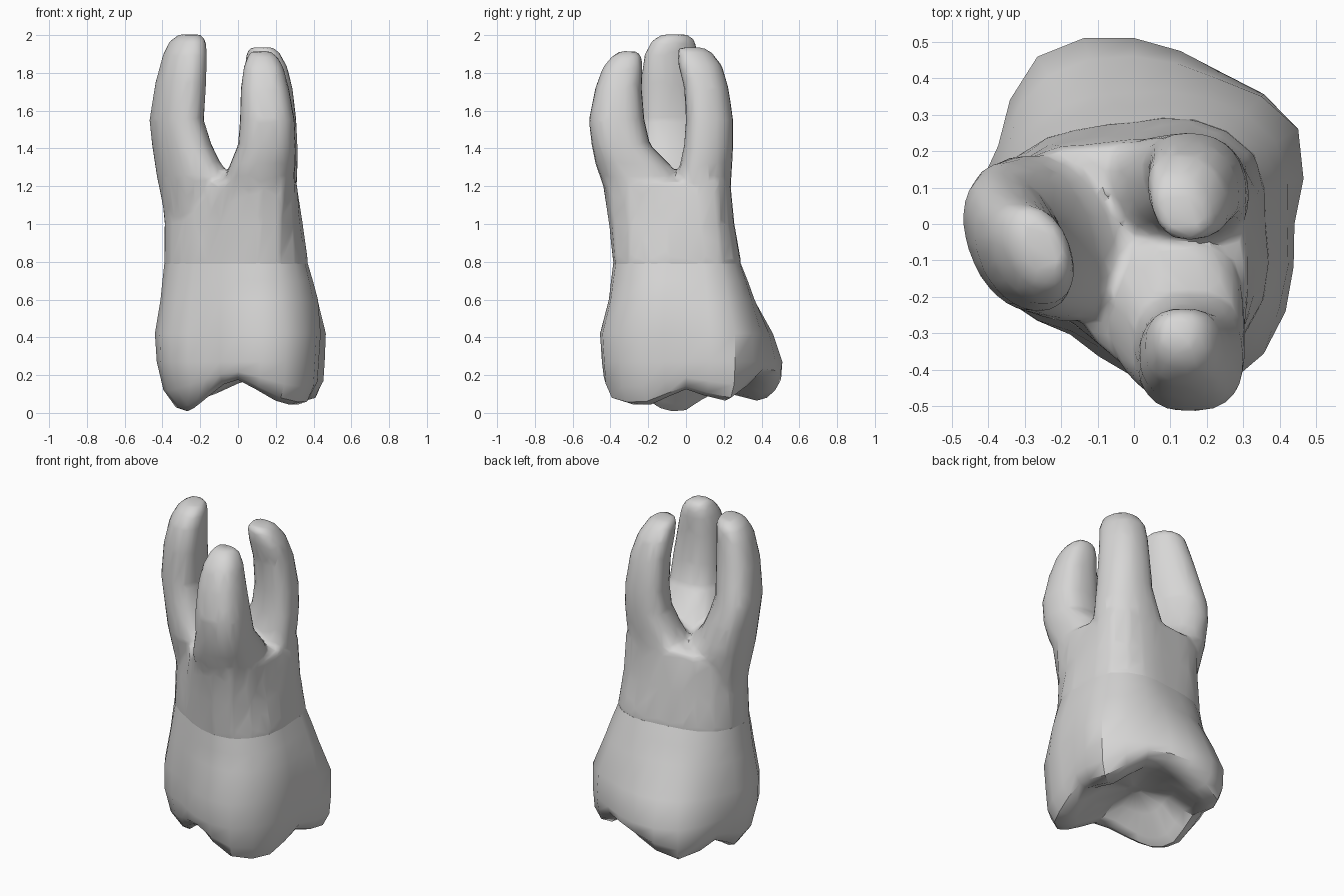
import bpy
import bmesh
import math
from mathutils import Vector

if "Cube" in bpy.data.objects:
    bpy.data.objects.remove(bpy.data.objects["Cube"], do_unlink=True)

# One pale grey for the whole tooth
grey = bpy.data.materials.new("pale grey")
grey.use_nodes = True
colour = (0.68, 0.675, 0.67, 1)
grey.diffuse_color = colour
grey.node_tree.nodes["Principled BSDF"].inputs["Base Color"].default_value = colour

SEGMENTS = 24


def closed_curve(values):
    """Resample evenly spaced values around a loop with a smooth spline."""
    count = len(values)
    result = []
    for i in range(SEGMENTS):
        position = i * count / SEGMENTS
        k = int(position)
        t = position - k
        a, b, c, d = (values[(k + j) % count] for j in (-1, 0, 1, 2))
        result.append(b + 0.5 * t * (c - a + t * (2 * a - 5 * b + 4 * c - d
                                                  + t * (3 * (b - c) + d - a))))
    return result


def outline(radii, heights, scale=1.0):
    """Ring around the z axis; radii are in hundredths."""
    radii = closed_curve(radii)
    if not isinstance(heights, list):
        heights = [heights] * SEGMENTS
    ring = []
    for i in range(SEGMENTS):
        angle = math.tau * i / SEGMENTS
        r = radii[i] * scale / 100
        ring.append(Vector((r * math.cos(angle), r * math.sin(angle), heights[i])))
    return ring


def rounded_box(power, lean, z, x_low, x_high, y_low, y_high):
    """Root section; lower power is squarer, lean skews it sideways along y."""
    def bulge_out(value):
        return math.copysign(abs(value) ** power, value)

    ring = []
    for i in range(SEGMENTS):
        angle = math.tau * i / SEGMENTS
        side = (y_high - y_low) / 2 * bulge_out(math.sin(angle))
        x = (x_low + x_high + (x_high - x_low) * bulge_out(math.cos(angle))) / 2
        ring.append(Vector((x - lean * side, (y_low + y_high) / 2 + side, z)))
    return ring


def loft(bm, rings):
    """Closed shell through a stack of rings."""
    loops = [[bm.verts.new(p) for p in ring] for ring in rings]
    faces = []
    for low, high in zip(loops, loops[1:]):
        for i in range(SEGMENTS):
            j = (i + 1) % SEGMENTS
            faces.append(bm.faces.new((low[i], low[j], high[j], high[i])))
    faces.append(bm.faces.new(loops[0][::-1]))
    faces.append(bm.faces.new(loops[-1]))
    bmesh.ops.recalc_face_normals(bm, faces=faces)


def finish(bm, name):
    mesh = bpy.data.meshes.new(name)
    bm.to_mesh(mesh)
    bm.free()
    mesh.materials.append(grey)
    obj = bpy.data.objects.new(name, mesh)
    bpy.context.collection.objects.link(obj)
    return obj


def smooth(obj, degrees):
    bpy.ops.object.select_all(action="DESELECT")
    obj.select_set(True)
    bpy.context.view_layer.objects.active = obj
    bpy.ops.object.shade_smooth_by_angle(angle=math.radians(degrees))


# Outlines at twelve angles, counted from +x
neck = [36, 38, 33, 28, 30, 37, 39, 35, 32, 36, 43, 41]
waist = [42, 45, 40, 36, 38, 40, 41, 38, 34, 38, 46, 46]
bulge = [44, 52, 46, 46, 47, 43, 44, 41, 35, 42, 51, 48]
flare = [43, 52, 48, 51, 53, 43, 43, 41, 35, 41, 50, 47]
rim = [38, 46, 42, 45, 48, 37, 32, 30, 30, 35, 44, 41]
rim_height = [0.13, 0.07, 0.2, 0.16, 0.07, 0.12, 0.02, 0.03, 0.11, 0.18, 0.07, 0.05]

# Crown: sunken chewing surface, blunt cusped rim, flared wall, neck
rim_z = closed_curve(rim_height)
basin_z = [0.16 + 0.4 * z for z in rim_z]
bm = bmesh.new()
loft(bm, [
    outline(rim, 0.24, 0.12),
    outline(rim, basin_z, 0.5),
    outline(rim, [0.8 * a + 0.2 * b for a, b in zip(rim_z, basin_z)], 0.75),
    outline(rim, [z - 0.005 for z in rim_z], 0.9),
    outline(rim, [z + 0.01 for z in rim_z], 1.03),
    outline([(a + b) / 2 + 2 for a, b in zip(rim, flare)],
            [0.6 * z + 0.11 for z in rim_z]),
    outline(flare, 0.27),
    outline(bulge, 0.42),
    outline(waist, 0.6),
    outline([(a + b) / 2 for a, b in zip(neck, waist)], 0.7),
    outline(neck, 0.79),
])
crown = finish(bm, "crown")
smooth(crown, 40)

# Root trunk, flaring towards the three lobes
middle = [34, 35, 29, 25, 27, 36, 39, 34, 32, 38, 45, 38]
fork = [30, 34, 27, 23, 25, 35, 41, 34, 30, 41, 48, 36]
bm = bmesh.new()
loft(bm, [
    outline(neck, 0.68, 0.97),
    outline(neck, 0.8, 1.005),
    outline(middle, 1.0),
    outline(fork, 1.22),
    outline(fork, 1.24, 0.8),
])

# Each root: corner power, lean, then height and x and y limits of its sections
roots = [
    (0.95, 0.25, [
        (1.0, -0.37, -0.1, -0.2, 0.14), (1.25, -0.42, -0.04, -0.27, 0.19),
        (1.32, -0.43, -0.1, -0.26, 0.18), (1.42, -0.445, -0.15, -0.25, 0.17),
        (1.55, -0.46, -0.19, -0.24, 0.14), (1.75, -0.43, -0.175, -0.24, 0.09),
        (1.9, -0.39, -0.17, -0.22, 0.06), (1.97, -0.355, -0.175, -0.18, 0.05),
        (2.003, -0.31, -0.2, -0.13, 0.01)]),
    (0.8, 0, [
        (1.0, 0.01, 0.28, -0.37, -0.15), (1.25, -0.07, 0.3, -0.455, -0.03),
        (1.32, -0.04, 0.305, -0.48, -0.09), (1.42, 0.0, 0.305, -0.5, -0.19),
        (1.55, 0.01, 0.3, -0.515, -0.22), (1.72, 0.015, 0.27, -0.48, -0.235),
        (1.83, 0.03, 0.24, -0.44, -0.23), (1.885, 0.05, 0.21, -0.395, -0.235),
        (1.915, 0.07, 0.17, -0.35, -0.26)]),
    (0.85, 0.2, [
        (1.0, 0.03, 0.3, -0.02, 0.23), (1.25, -0.06, 0.31, -0.05, 0.24),
        (1.32, -0.02, 0.312, -0.03, 0.245), (1.42, 0.03, 0.312, -0.01, 0.25),
        (1.55, 0.045, 0.305, 0.0, 0.25), (1.72, 0.045, 0.285, -0.01, 0.225),
        (1.84, 0.04, 0.255, -0.04, 0.19), (1.91, 0.05, 0.215, -0.045, 0.135),
        (1.935, 0.07, 0.18, -0.035, 0.09)]),
]
for power, lean, sections in roots:
    loft(bm, [rounded_box(power, lean, *section) for section in sections])
root_body = finish(bm, "roots")

# Fuse trunk and roots, soften the forks, keep a coarse faceted surface
fuse = root_body.modifiers.new("fuse", "REMESH")
fuse.mode = "VOXEL"
fuse.voxel_size = 0.018
soften = root_body.modifiers.new("soften", "SMOOTH")
soften.factor = 0.5
soften.iterations = 3
reduce = root_body.modifiers.new("reduce", "DECIMATE")
reduce.ratio = 0.08
bpy.context.view_layer.update()
fused = bpy.data.meshes.new_from_object(
    root_body.evaluated_get(bpy.context.evaluated_depsgraph_get()))
root_body.modifiers.clear()
root_body.data = fused
fused.name = "roots"
if not fused.materials:
    fused.materials.append(grey)
smooth(root_body, 45)
